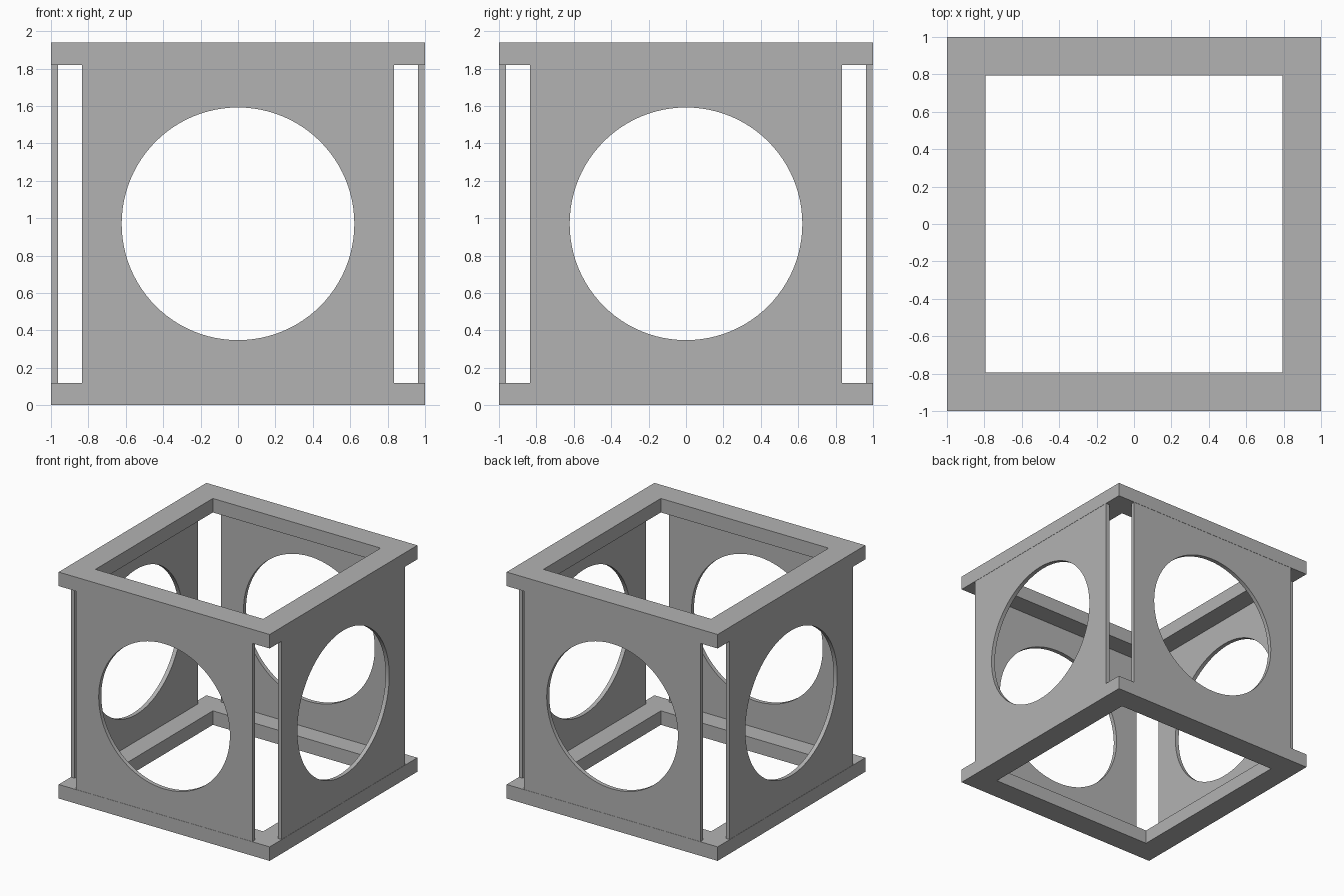
import bpy
import bmesh
from math import cos, sin, pi
from mathutils import Matrix

cube = bpy.data.objects.get("Cube")
if cube:
    bpy.data.objects.remove(cube, do_unlink=True)

HALF = 1.0          # half width of the body
HEIGHT = 1.94
RAIL = 0.12         # height of each frame
PANEL_T = 0.035     # thickness of each side panel
RECESS = 0.002      # panels sit a hair inside the frames

grey = bpy.data.materials.new("plain_grey")
grey.use_nodes = True
colour = (0.45, 0.45, 0.45, 1)
grey.diffuse_color = colour
bsdf = next(n for n in grey.node_tree.nodes if n.type == "BSDF_PRINCIPLED")
bsdf.inputs["Base Color"].default_value = colour


def rectangle(hx, hy):
    return [(-hx, -hy), (hx, -hy), (hx, hy), (-hx, hy)]


def circle(radius, count=96):
    return [(radius * cos(2 * pi * i / count), radius * sin(2 * pi * i / count))
            for i in range(count)]


def plate(name, outer, hole, thickness, matrix):
    """Flat plate with a hole, from two closed outlines, centred on its origin."""
    curve = bpy.data.curves.new(name, "CURVE")
    curve.dimensions = "2D"
    curve.fill_mode = "BOTH"
    curve.extrude = thickness / 2
    for outline in (outer, hole):
        spline = curve.splines.new("POLY")
        spline.points.add(len(outline) - 1)
        for point, (x, y) in zip(spline.points, outline):
            point.co = (x, y, 0, 1)
        spline.use_cyclic_u = True
    temp = bpy.data.objects.new(name + "_outline", curve)
    bpy.context.collection.objects.link(temp)
    bpy.context.view_layer.update()
    graph = bpy.context.evaluated_depsgraph_get()
    mesh = bpy.data.meshes.new_from_object(temp.evaluated_get(graph))
    bpy.data.objects.remove(temp, do_unlink=True)
    bpy.data.curves.remove(curve)

    # Weld the caps to the walls
    bm = bmesh.new()
    bm.from_mesh(mesh)
    bmesh.ops.remove_doubles(bm, verts=bm.verts, dist=0.0005)
    bmesh.ops.transform(bm, matrix=matrix, verts=bm.verts)
    bmesh.ops.recalc_face_normals(bm, faces=bm.faces)
    bm.to_mesh(mesh)
    bm.free()
    mesh.name = name
    mesh.materials.clear()
    mesh.materials.append(grey)

    obj = bpy.data.objects.new(name, mesh)
    bpy.context.collection.objects.link(obj)
    bpy.ops.object.select_all(action="DESELECT")
    obj.select_set(True)
    bpy.context.view_layer.objects.active = obj
    bpy.ops.object.shade_smooth_by_angle(angle=pi / 6)
    return obj


# Square frames at the bottom and top
for name, z in (("bottom_frame", RAIL / 2), ("top_frame", HEIGHT - RAIL / 2)):
    plate(name, rectangle(HALF, HALF), rectangle(0.795, 0.795), RAIL,
          Matrix.Translation((0, 0, z)))

# Four upright panels, each with a round opening
upright = (Matrix.Translation((0, -HALF + RECESS + PANEL_T / 2, HEIGHT / 2))
           @ Matrix.Rotation(pi / 2, 4, "X"))
for i, side in enumerate(("front", "left", "back", "right")):
    plate(side + "_panel", rectangle(0.835, HEIGHT / 2 - RAIL), circle(0.622),
          PANEL_T, Matrix.Rotation(i * pi / 2, 4, "Z") @ upright)
